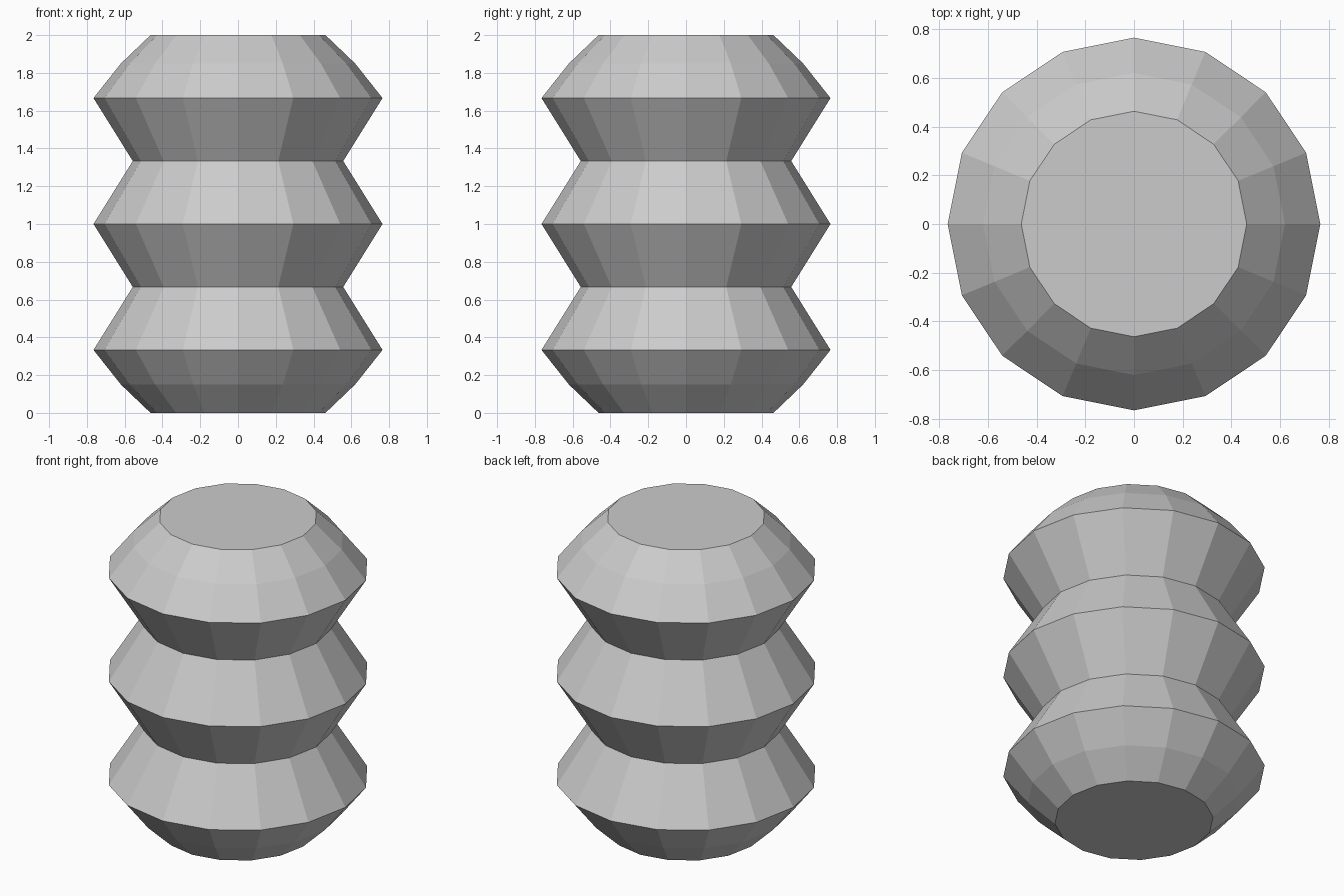
import bpy
import bmesh
from math import cos, sin, tau

cube = bpy.data.objects.get("Cube")
if cube:
    bpy.data.objects.remove(cube, do_unlink=True)

SIDES = 16
RIM, WAIST, SHOULDER, CAP = 0.765, 0.557, 0.62, 0.463

# Single plain grey material
grey = bpy.data.materials.new("light_grey")
grey.use_nodes = True
colour = (0.6, 0.6, 0.6, 1)
grey.diffuse_color = colour
grey.node_tree.nodes["Principled BSDF"].inputs["Base Color"].default_value = colour

# Lower half of the profile as (radius, height), mirrored about the middle rim
lower = [(CAP, 0), (SHOULDER, 0.15), (RIM, 1 / 3), (WAIST, 2 / 3)]
profile = lower + [(RIM, 1)] + [(r, 2 - z) for r, z in reversed(lower)]

# Ribbed column: stacked rings joined by flat faces, closed at both ends
bm = bmesh.new()
rings = [[bm.verts.new((r * cos(tau * i / SIDES), r * sin(tau * i / SIDES), z))
          for i in range(SIDES)] for r, z in profile]
for a, b in zip(rings, rings[1:]):
    for i in range(SIDES):
        j = (i + 1) % SIDES
        bm.faces.new((a[i], a[j], b[j], b[i]))
bm.faces.new(reversed(rings[0]))
bm.faces.new(rings[-1])

mesh = bpy.data.meshes.new("ribbed_column")
bm.to_mesh(mesh)
bm.free()
mesh.materials.append(grey)
column = bpy.data.objects.new("ribbed_column", mesh)
bpy.context.collection.objects.link(column)
